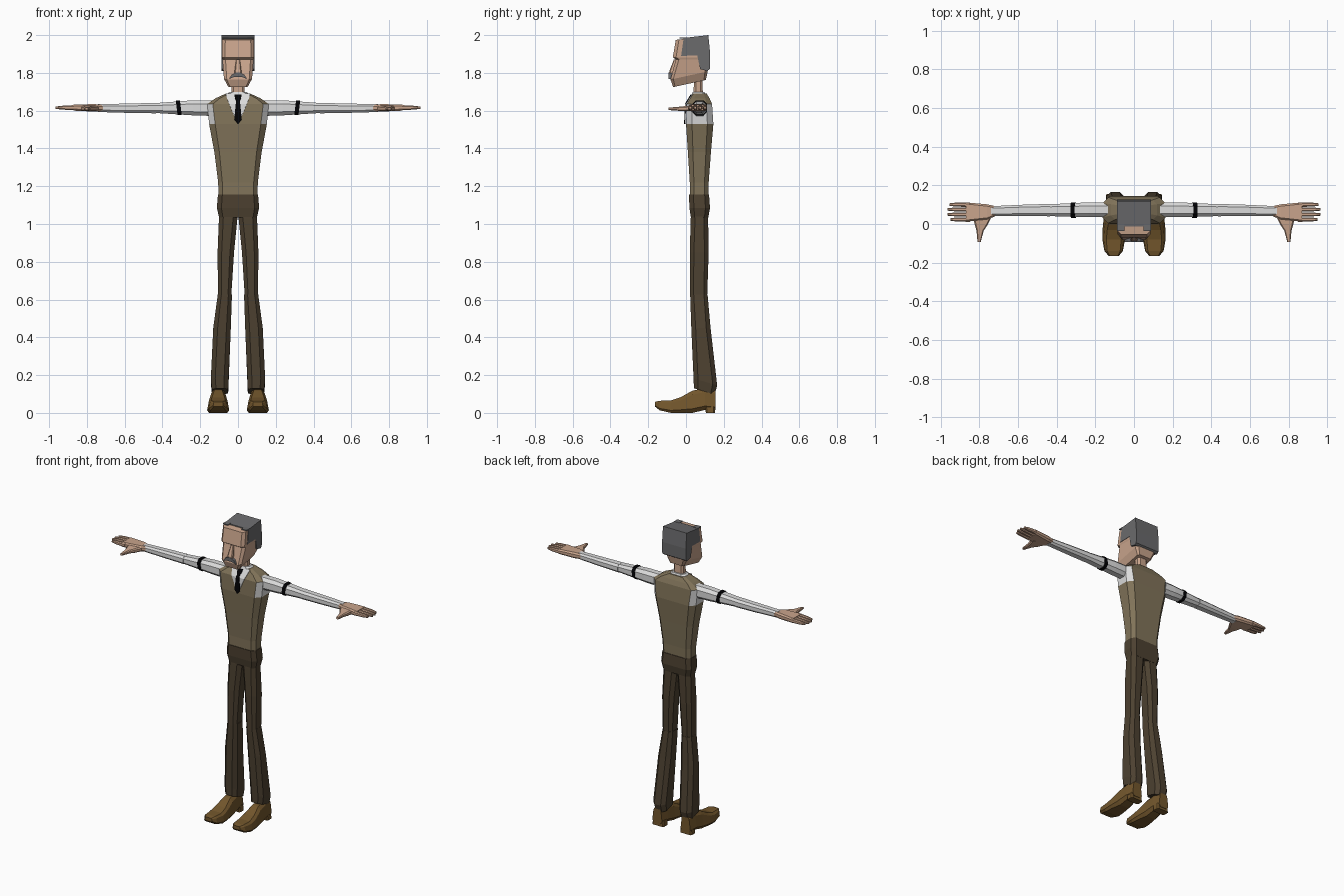
import bpy
import bmesh
from mathutils import Vector

if "Cube" in bpy.data.objects:
    bpy.data.objects.remove(bpy.data.objects["Cube"], do_unlink=True)


def material(name, r, g, b):
    mat = bpy.data.materials.new(name)
    mat.use_nodes = True
    colour = [(c / 255) ** 2.2 for c in (r, g, b)] + [1]
    mat.diffuse_color = colour
    mat.node_tree.nodes["Principled BSDF"].inputs["Base Color"].default_value = colour
    return mat


SKIN = material("skin", 200, 163, 139)
HAIR = material("grey hair", 106, 106, 108)
SHIRT = material("white shirt", 218, 218, 218)
VEST = material("olive vest", 128, 115, 90)
TROUSERS = material("dark brown trousers", 78, 67, 52)
SHOES = material("brown leather", 114, 87, 48)
BLACK = material("black cloth", 10, 10, 14)


def finish(bm, name, mat, mirror=False):
    bmesh.ops.recalc_face_normals(bm, faces=bm.faces[:])
    mesh = bpy.data.meshes.new(name)
    bm.to_mesh(mesh)
    bm.free()
    mesh.materials.append(mat)
    obj = bpy.data.objects.new(name, mesh)
    bpy.context.collection.objects.link(obj)
    if mirror:
        obj.modifiers.new("mirror", "MIRROR")
    return obj


def loft(name, mat, axis, rings, cut=0.25, mirror=False, warp=None):
    """Skin chamfered boxes (t, a0, a1, b0, b1) strung along an axis."""
    bm = bmesh.new()
    loops = []
    for t, a0, a1, b0, b1 in rings:
        c = cut * min(a1 - a0, b1 - b0)
        outline = [(a0 + c, b0), (a1 - c, b0), (a1, b0 + c), (a1, b1 - c),
                   (a1 - c, b1), (a0 + c, b1), (a0, b1 - c), (a0, b0 + c)]
        loop = []
        for a, b in outline:
            p = Vector({"x": (t, a, b), "y": (a, t, b), "z": (a, b, t)}[axis])
            loop.append(bm.verts.new(warp(p) if warp else p))
        loops.append(loop)
    for low, high in zip(loops, loops[1:]):
        for i in range(8):
            j = (i + 1) % 8
            bm.faces.new((low[i], low[j], high[j], high[i]))
    bm.faces.new(loops[0])
    bm.faces.new(loops[-1])
    return finish(bm, name, mat, mirror)


def prism(name, mat, outline, axis, lo, hi, mirror=False):
    """Extrude a flat outline along x or y."""
    bm = bmesh.new()
    put = (lambda p, t: (t, *p)) if axis == "x" else (lambda p, t: (p[0], t, p[1]))
    face = bm.faces.new([bm.verts.new(put(p, lo)) for p in outline])
    moved = bmesh.ops.extrude_face_region(bm, geom=[face])["geom"]
    shift = Vector((hi - lo, 0, 0) if axis == "x" else (0, hi - lo, 0))
    bmesh.ops.translate(bm, vec=shift, verts=[v for v in moved if isinstance(v, bmesh.types.BMVert)])
    return finish(bm, name, mat, mirror)


# Vest, with shirt showing at the armholes
TORSO = [(1.15, .103, .02, .118), (1.22, .105, .02, .12), (1.38, .125, .01, .132),
         (1.53, .153, 0, .145), (1.635, .163, .004, .138),
         (1.665, .12, .022, .125), (1.69, .065, .038, .11)]
vest = loft("vest", VEST, "z", [(z, -w, w, y0, y1) for z, w, y0, y1 in TORSO], .22)
vest.data.materials.append(SHIRT)
for face in vest.data.polygons:
    if 1.54 < face.center.z < 1.64 and abs(face.normal.x) > .6:
        face.material_index = 1


# Shirt front and tie, laid on the chest
def chest_y(z):
    for (z0, _, y0, _), (z1, _, y1, _) in zip(TORSO, TORSO[1:]):
        if z <= z1:
            return y0 + (y1 - y0) * (z - z0) / (z1 - z0)
    return TORSO[-1][2]


def chest_strip(name, mat, rows, gap):
    bm = bmesh.new()
    pairs = [[bm.verts.new((s * w, chest_y(z) - gap, z)) for s in (-1, 1)] for z, w in rows]
    for (a, b), (c, d) in zip(pairs, pairs[1:]):
        bm.faces.new((a, b, d, c))
    obj = finish(bm, name, mat)
    thick = obj.modifiers.new("thickness", "SOLIDIFY")
    thick.thickness = .004
    thick.offset = 0
    return obj


chest_strip("shirt_front", SHIRT, [(1.53, .002), (1.635, .047), (1.665, .058), (1.69, .066)], .003)
chest_strip("tie", BLACK, [(1.53, .002), (1.552, .02), (1.635, .012), (1.652, .009),
                           (1.665, .016), (1.685, .018)], .008)

# Collar, neck
loft("collar", SHIRT, "z", [(1.66, -.068, .068, .026, .112), (1.685, -.062, .062, .03, .105),
                            (1.7, -.045, .045, .036, .098)])
loft("neck", SKIN, "z", [(1.67, -.036, .036, .04, .09), (1.78, -.034, .034, .042, .086)])


# Head, with a rising jaw and a sloping crown
def head_slope(p):
    if p.z < 1.8:
        p.z += .22 * (p.y + .08)
    elif p.z > 1.95:
        p.z += .12 * (p.y + .05)
    return p


loft("head", SKIN, "z", [(1.722, -.052, .052, -.068, .105), (1.765, -.074, .074, -.082, .115),
                         (1.872, -.083, .083, -.054, .122), (1.882, -.086, .086, -.07, .123),
                         (1.975, -.084, .084, -.054, .116)], .1, warp=head_slope)
prism("hair", HAIR, [(-.012, 1.985), (.118, 2), (.128, 1.9), (.126, 1.82), (.112, 1.81),
                     (.075, 1.82), (.06, 1.892), (-.026, 1.89)], "x", -.088, .088)
prism("hairline_corner", HAIR, [(.088, 1.982), (.088, 1.988), (.05, 1.988), (.05, 1.982)],
      "y", -.035, 0, True)
loft("nose", SKIN, "z", [(1.795, -.019, .019, -.09, -.04), (1.81, -.018, .018, -.088, -.04),
                         (1.872, -.01, .01, -.064, -.04)], .15)
prism("moustache", HAIR, [(-.048, 1.768), (-.032, 1.792), (-.01, 1.803), (.01, 1.803),
                          (.032, 1.792), (.048, 1.768), (.02, 1.778), (-.02, 1.778)],
      "y", -.092, -.055)

# Sleeves and armbands
loft("upper_sleeve", SHIRT, "x", [(.13, .035, .112, 1.572, 1.655), (.235, .035, .112, 1.575, 1.655),
                                  (.44, .041, .102, 1.588, 1.64)], mirror=True)
loft("lower_sleeve", SHIRT, "x", [(.435, .04, .104, 1.586, 1.641), (.57, .041, .1, 1.588, 1.638),
                                  (.74, .042, .092, 1.593, 1.634)], mirror=True)


def band_lean(p):
    p.x += .12 * (p.z - 1.61)
    return p


loft("armband", BLACK, "x", [(.302, .032, .112, 1.576, 1.655), (.324, .032, .111, 1.577, 1.653)],
     mirror=True, warp=band_lean)

# Hands
loft("palm", SKIN, "x", [(.715, .042, .092, 1.598, 1.63), (.76, .022, .102, 1.595, 1.635),
                         (.87, .012, .112, 1.6, 1.632)], mirror=True)
for name, y, length in (("index", .023, .95), ("middle", .049, .965),
                        ("ring", .075, .965), ("little", .1, .955)):
    loft(name + "_finger", SKIN, "x", [(.85, y - .012, y + .012, 1.602, 1.63),
                                       (.92, y - .01, y + .011, 1.605, 1.627),
                                       (length, y - .006, y + .007, 1.609, 1.622)], mirror=True)
loft("thumb", SKIN, "y", [(.04, .735, .835, 1.597, 1.628), (0, .755, .825, 1.597, 1.625),
                          (-.035, .778, .815, 1.599, 1.621), (-.092, .793, .81, 1.603, 1.616)],
     mirror=True)

# Trousers
loft("trouser_seat", TROUSERS, "z", [(1.035, -.1, .1, .026, .118), (1.085, -.112, .112, .018, .127),
                                     (1.157, -.106, .106, .016, .122)], .22)
loft("trouser_thigh", TROUSERS, "z", [(.615, .036, .106, .022, .112), (.85, .021, .108, .02, .12),
                                      (1.03, .003, .101, .025, .117),
                                      (1.08, .002, .1, .028, .115)], mirror=True)


def hem_slope(p):
    if p.z < .2:
        p.z -= .3 * (p.y - .1)
    return p


loft("trouser_shin", TROUSERS, "z", [(.113, .052, .138, .042, .152), (.165, .05, .144, .04, .165),
                                     (.45, .038, .131, .028, .13), (.628, .032, .107, .022, .114)],
     mirror=True, warp=hem_slope)


# Shoes, narrowing upwards
def shoe_taper(p):
    p.x = .104 + (p.x - .104) * (1 - 3 * p.z)
    return p


loft("shoe", SHOES, "y", [(-.165, .075, .135, .034, .058), (-.14, .054, .157, .014, .064),
                          (-.08, .044, .166, 0, .066), (-.03, .044, .166, 0, .082),
                          (.035, .05, .16, 0, .118), (.1, .055, .155, .016, .13),
                          (.156, .065, .145, .016, .12)], .2, True, shoe_taper)
loft("shoe_heel", SHOES, "z", [(0, .06, .146, .105, .154), (.04, .063, .143, .1, .152)],
     .15, True)
